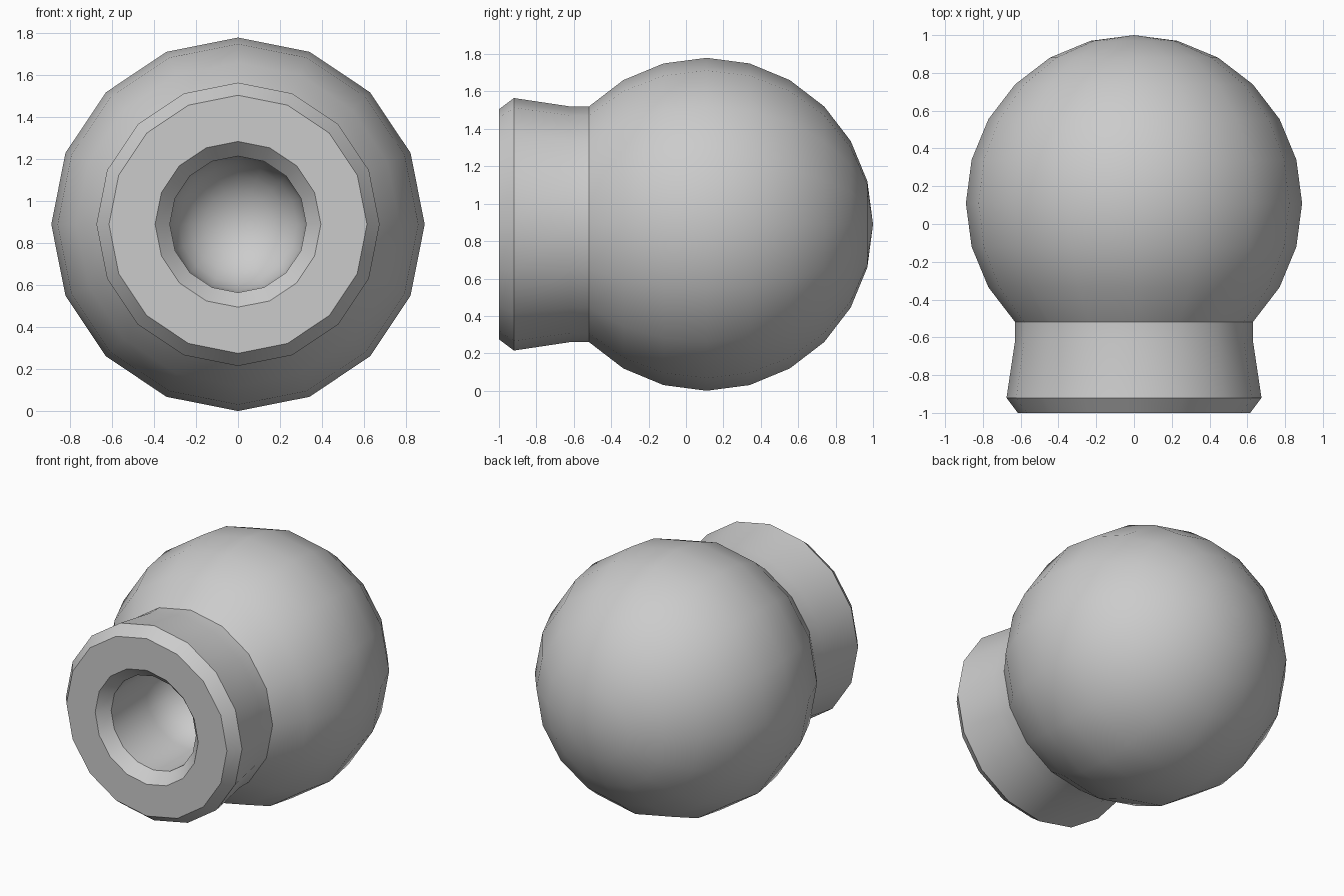
import bpy
import bmesh
from math import sin, cos, pi, radians

cube = bpy.data.objects.get("Cube")
if cube:
    bpy.data.objects.remove(cube, do_unlink=True)

SIDES = 16
R = 0.89           # ball radius, also the height of the axis
BALL_Y = 0.11      # ball centre
HOLE_R = 0.325
HOLE_END = -0.55   # where the bore turns into its rounded end

mat = bpy.data.materials.new("grey")
mat.use_nodes = True
grey = (0.6, 0.6, 0.6, 1)
mat.diffuse_color = grey
mat.node_tree.nodes["Principled BSDF"].inputs["Base Color"].default_value = grey


def revolve(name, profile):
    """Turn (y, radius) points around the front-to-back axis."""
    bm = bmesh.new()
    rings = []
    for y, r in profile:
        if r < 1e-4:
            rings.append([bm.verts.new((0, y, R))])
        else:
            angles = [2 * pi * i / SIDES for i in range(SIDES)]
            rings.append([bm.verts.new((r * sin(a), y, R + r * cos(a))) for a in angles])
    for a, b in zip(rings, rings[1:]):
        for i in range(SIDES):
            j = (i + 1) % SIDES
            corners = [a[i % len(a)], a[j % len(a)], b[j % len(b)], b[i % len(b)]]
            bm.faces.new(list(dict.fromkeys(corners)))
    bmesh.ops.recalc_face_normals(bm, faces=bm.faces)
    mesh = bpy.data.meshes.new(name)
    bm.to_mesh(mesh)
    bm.free()
    mesh.materials.append(mat)
    obj = bpy.data.objects.new(name, mesh)
    bpy.context.collection.objects.link(obj)
    bpy.ops.object.select_all(action='DESELECT')
    obj.select_set(True)
    bpy.context.view_layer.objects.active = obj
    bpy.ops.object.shade_smooth_by_angle(angle=radians(30))
    return obj


# Ball, from the back pole to where it meets the neck
ball = [(BALL_Y + R * cos(radians(t)), R * sin(radians(t))) for t in range(0, 136, 15)]
# Flared neck with a chamfered front rim, then the chamfered mouth of the bore
neck = [(-0.62, 0.63), (-0.92, 0.675), (-1.0, 0.615), (-1.0, 0.395), (-0.925, HOLE_R)]
# Bore with a rounded end
bore = [(HOLE_END + HOLE_R * sin(radians(t)), HOLE_R * cos(radians(t)))
        for t in range(0, 91, 15)]

revolve("ball_knob", ball + neck + bore)
